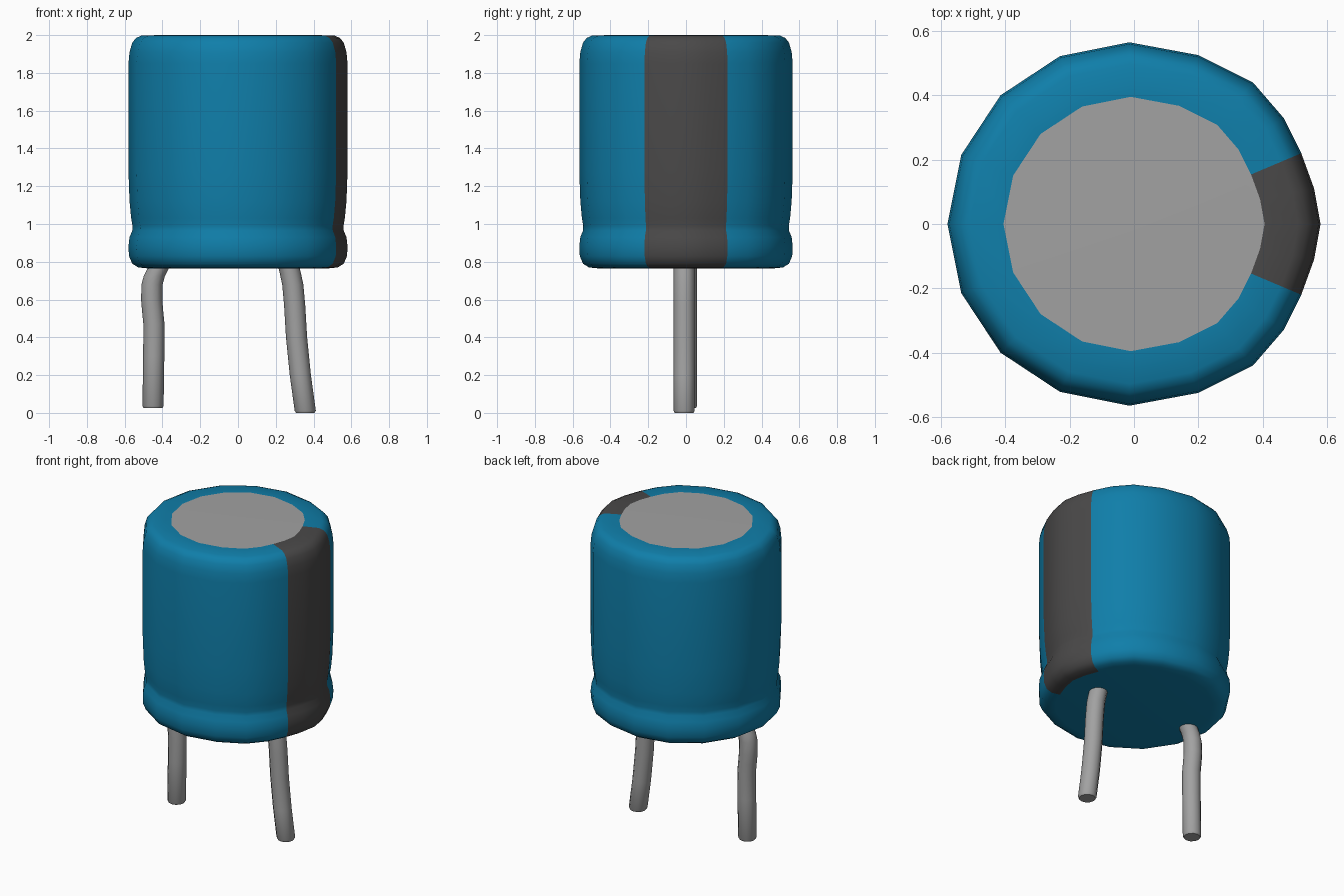
import bpy
import bmesh
from math import radians, cos, sin, atan2, tau

cube = bpy.data.objects.get("Cube")
if cube:
    bpy.data.objects.remove(cube)


def material(name, color):
    mat = bpy.data.materials.new(name)
    mat.use_nodes = True
    mat.diffuse_color = (*color, 1)
    node = mat.node_tree.nodes["Principled BSDF"]
    node.inputs["Base Color"].default_value = (*color, 1)
    node.inputs["Roughness"].default_value = 0.6
    return mat


blue = material("blue sleeve", (0.005, 0.21, 0.40))
dark = material("dark grey stripe", (0.068, 0.066, 0.066))
metal = material("grey metal", (0.36, 0.36, 0.36))


def loft(name, rings, mats, smooth, pick=None):
    """Join rings of points with quads, cap both ends, colour faces by rule."""
    bm = bmesh.new()
    loops = [[bm.verts.new(p) for p in ring] for ring in rings]
    n = len(loops[0])
    for low, high in zip(loops, loops[1:]):
        for i in range(n):
            j = (i + 1) % n
            bm.faces.new((low[i], low[j], high[j], high[i]))
    bm.faces.new(loops[0][::-1])
    bm.faces.new(loops[-1])
    bm.normal_update()
    if pick:
        for face in bm.faces:
            face.material_index = pick(face)
    mesh = bpy.data.meshes.new(name)
    bm.to_mesh(mesh)
    bm.free()
    for mat in mats:
        mesh.materials.append(mat)
    obj = bpy.data.objects.new(name, mesh)
    bpy.context.collection.objects.link(obj)
    bpy.ops.object.select_all(action='DESELECT')
    obj.select_set(True)
    bpy.context.view_layer.objects.active = obj
    bpy.ops.object.shade_smooth_by_angle(angle=radians(smooth))
    return obj


# Slightly uneven round outline, mirrored front to back
half = [(0.58, 0), (0.56, 0.11), (0.52, 0.22), (0.465, 0.33), (0.37, 0.44),
        (0.2, 0.525), (-0.015, 0.565), (-0.23, 0.522), (-0.415, 0.4),
        (-0.537, 0.215), (-0.58, 0)]
outline = half + [(x, -y) for x, y in half[-2:0:-1]]

# Sleeve profile from bottom to top: (scale of outline, height)
profile = [(0.82, 0.765), (0.91, 0.77), (0.965, 0.79), (0.995, 0.83),
           (1.0, 0.88), (0.99, 0.93), (0.965, 0.965), (0.963, 0.99),
           (0.975, 1.03), (0.99, 1.12), (1.0, 1.28), (1.0, 1.85),
           (0.99, 1.91), (0.965, 1.96), (0.93, 1.985), (0.88, 1.998),
           (0.7, 2.0)]


def body_color(face):
    if len(face.verts) > 4:
        return 2 if face.normal.z > 0 else 0
    c = face.calc_center_median()
    return 1 if abs(atan2(c.y, c.x)) < radians(22) else 0


loft("capacitor_body",
     [[(x * s, y * s, z) for x, y in outline] for s, z in profile],
     [blue, dark, metal], 45, body_color)


# Bent wire legs: path of (x, height) with a small rounded end
def leg(name, path, y, radius=0.056, sides=12):
    x0, z0 = path[0]
    stations = [(x0, z0, radius * 0.88)]
    stations += [(x0, z0 + 0.012, radius)]
    stations += [(x, z, radius) for x, z in path[1:]]
    rings = [[(x + r * cos(tau * i / sides), y + r * sin(tau * i / sides), z)
              for i in range(sides)] for x, z, r in stations]
    loft(name, rings, [metal], 40)


leg("right_leg", [(-0.45, 0.025), (-0.446, 0.3), (-0.445, 0.47), (-0.452, 0.54),
                  (-0.457, 0.6), (-0.455, 0.68), (-0.443, 0.725),
                  (-0.42, 0.77), (-0.4, 0.81)], 0.003)
leg("left_leg", [(0.356, 0), (0.33, 0.2), (0.31, 0.4), (0.3, 0.57),
                 (0.29, 0.68), (0.277, 0.74), (0.26, 0.81)], -0.01)
